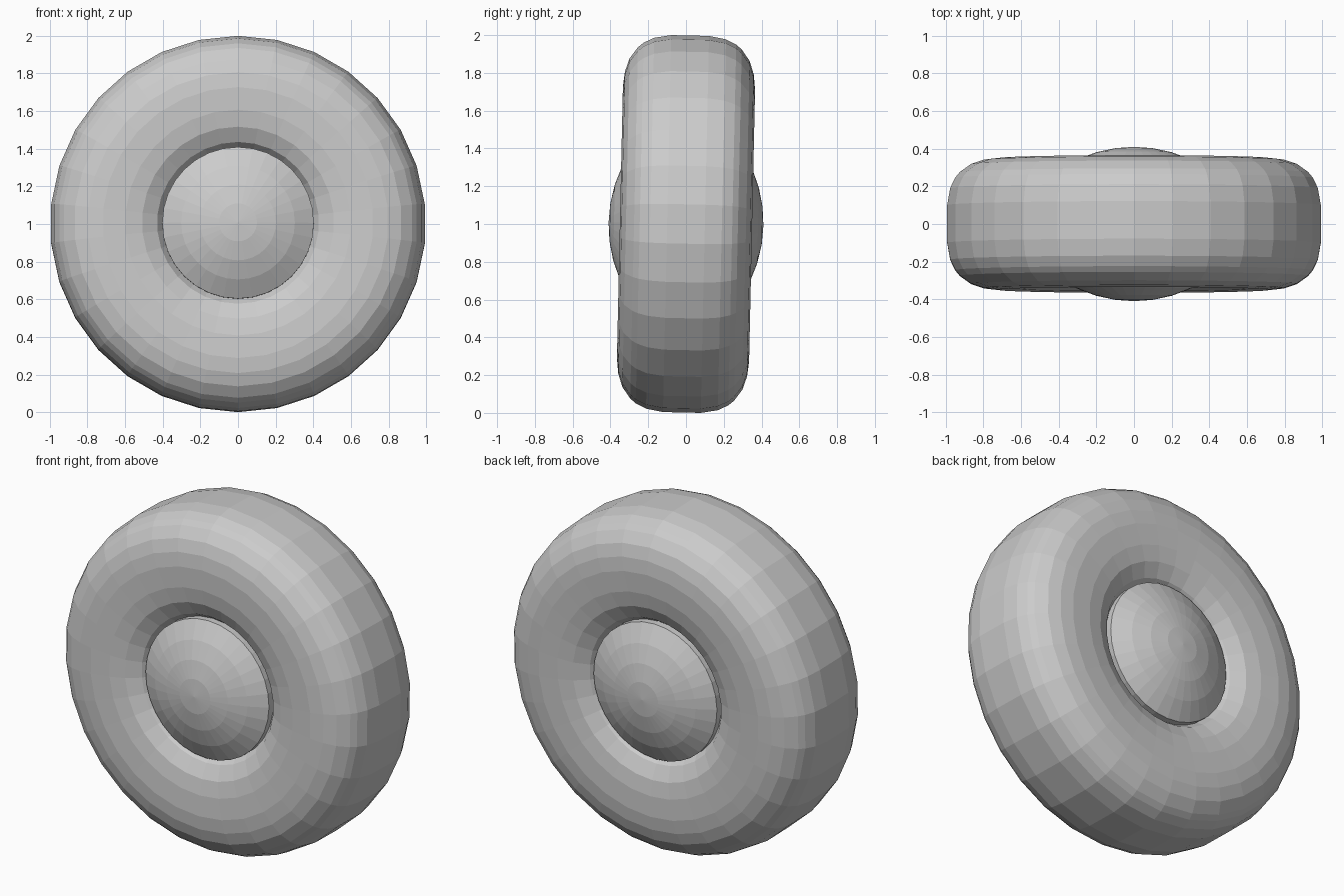
import bpy
import bmesh
from math import cos, sin, pi, sqrt

cube = bpy.data.objects.get("Cube")
if cube:
    bpy.data.objects.remove(cube, do_unlink=True)

CENTRE = (0, 0, 1)
LEAN = -0.022  # the wheel leans slightly towards the back


def make_material(name, colour):
    mat = bpy.data.materials.new(name)
    mat.use_nodes = True
    mat.diffuse_color = colour
    mat.node_tree.nodes["Principled BSDF"].inputs["Base Color"].default_value = colour
    return mat


def lathe(name, half, segments, mat, ring):
    """Spin a (radius, y) half profile, mirrored in y, around the y axis."""
    profile = half + [(r, -y) for r, y in reversed(half)]
    bm = bmesh.new()
    rows = []
    for r, y in profile:
        if r == 0:
            rows.append([bm.verts.new((0, y, 0))] * segments)
        else:
            angles = [2 * pi * i / segments for i in range(segments)]
            rows.append([bm.verts.new((r * sin(a), y, r * cos(a))) for a in angles])
    pairs = list(zip(rows, rows[1:]))
    if ring:
        pairs.append((rows[-1], rows[0]))
    for a, b in pairs:
        for i in range(segments):
            j = (i + 1) % segments
            corners = list(dict.fromkeys((a[i], a[j], b[j], b[i])))
            bm.faces.new(corners)
    bmesh.ops.recalc_face_normals(bm, faces=bm.faces)
    mesh = bpy.data.meshes.new(name)
    bm.to_mesh(mesh)
    bm.free()
    mesh.materials.append(mat)
    obj = bpy.data.objects.new(name, mesh)
    obj.location = CENTRE
    obj.rotation_euler.x = LEAN
    bpy.context.collection.objects.link(obj)
    return obj


grey = make_material("plain grey", (0.6, 0.6, 0.6, 1))

# Tyre: recessed inner lip, bulging sidewall, rounded shoulder, flat tread
tyre_half = [(0.36, 0.17), (0.395, 0.235), (0.43, 0.285), (0.51, 0.328),
             (0.60, 0.345), (0.72, 0.35), (0.80, 0.341), (0.87, 0.318),
             (0.93, 0.275), (0.97, 0.20), (0.998, 0.10)]
tyre_half[-2:-1] = [(0.955, 0.245), (0.982, 0.19)]
lathe("tyre", tyre_half, 30, grey, ring=True)

# Hub: shallow spherical dome on each side
DOME, TIP, EDGE = 0.72, 0.41, 0.403
radii = [EDGE * i / 4 for i in range(5)]
hub_half = [(r, TIP - DOME + sqrt(DOME ** 2 - r ** 2)) for r in radii]
lathe("hub", hub_half, 32, grey, ring=False)
